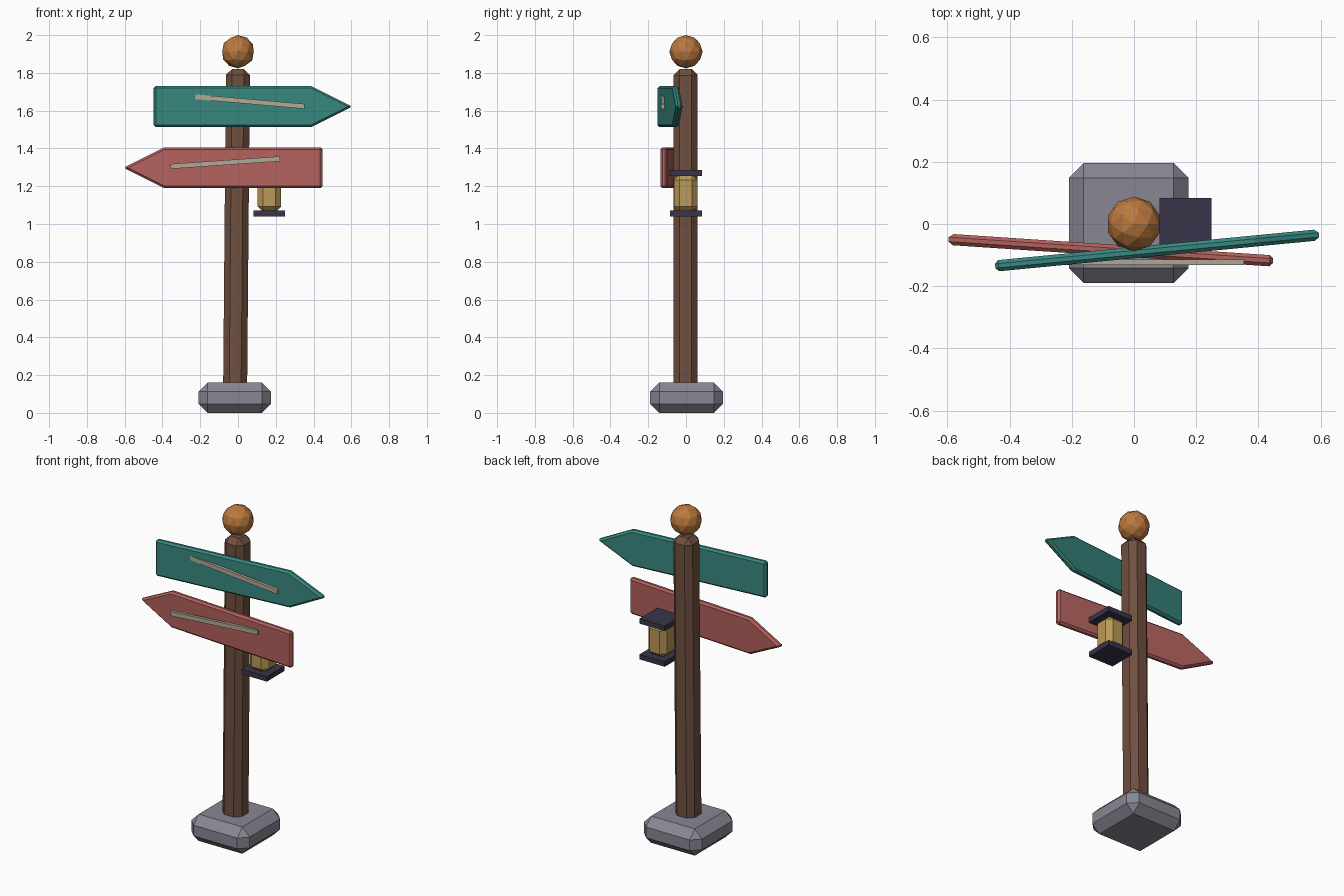
import bpy, bmesh
from math import radians

if "Cube" in bpy.data.objects:
    bpy.data.objects.remove(bpy.data.objects["Cube"])


def material(name, rgb):
    m = bpy.data.materials.new(name)
    m.diffuse_color = (*rgb, 1)
    m.use_nodes = True
    m.node_tree.nodes["Principled BSDF"].inputs["Base Color"].default_value = m.diffuse_color
    return m


WOOD = material("wood", (0.16, 0.08, 0.05))
STONE = material("stone", (0.25, 0.24, 0.29))
TEAL = material("teal_paint", (0.04, 0.25, 0.22))
RED = material("red_paint", (0.45, 0.12, 0.11))
TAN = material("tan_paint", (0.45, 0.40, 0.31))
ORANGE = material("orange_paint", (0.50, 0.19, 0.05))
GLASS = material("amber_glass", (0.50, 0.32, 0.10))
METAL = material("dark_metal", (0.04, 0.035, 0.07))


def finish(name, bm, mat, loc, rot=(0, 0, 0), bevel=0):
    bmesh.ops.recalc_face_normals(bm, faces=bm.faces)
    me = bpy.data.meshes.new(name)
    bm.to_mesh(me)
    bm.free()
    ob = bpy.data.objects.new(name, me)
    bpy.context.collection.objects.link(ob)
    ob.location = loc
    ob.rotation_euler = [radians(a) for a in rot]
    me.materials.append(mat)
    if bevel:
        mod = ob.modifiers.new("chamfer", 'BEVEL')
        mod.width = bevel
        mod.segments = 1
        mod.limit_method = 'ANGLE'
    return ob


def box(name, size, loc, mat, rot=(0, 0, 0), bevel=0):
    bm = bmesh.new()
    bmesh.ops.create_cube(bm, size=1)
    bmesh.ops.scale(bm, vec=size, verts=bm.verts)
    return finish(name, bm, mat, loc, rot, bevel)


def arrow_board(name, side, y, z, yaw, mat):
    # Pointed outline extruded through its thickness; side flips the direction
    outline = [(-0.448, -0.108), (0.39, -0.108), (0.607, 0), (0.39, 0.108), (-0.448, 0.108)]
    bm = bmesh.new()
    face = bm.faces.new([bm.verts.new((side * px, -0.018, pz)) for px, pz in outline])
    new = bmesh.ops.extrude_face_region(bm, geom=[face])["geom"]
    bmesh.ops.translate(bm, vec=(0, 0.036, 0),
                        verts=[v for v in new if isinstance(v, bmesh.types.BMVert)])
    return finish(name, bm, mat, (0, y, z), (0, 0, yaw), 0.011)


# Stone foot and slightly leaning chamfered post
box("stone_base", (0.385, 0.385, 0.16), (-0.017, 0.003, 0.08), STONE, bevel=0.048)
box("post", (0.127, 0.127, 1.74), (-0.008, -0.002, 0.95), WOOD, (0, 0.5, 0), 0.032)

# Ball on top
ball = bmesh.new()
bmesh.ops.create_icosphere(ball, subdivisions=2, radius=0.088)
finish("finial_ball", ball, ORANGE, (0, 0, 1.912))

# Arrow boards with painted strips
arrow_board("upper_board", 1, -0.092, 1.622, 5.5, TEAL)
arrow_board("lower_board", -1, -0.089, 1.298, -3.8, RED)
box("upper_strip", (0.58, 0.018, 0.026), (0.063, -0.123, 1.648), TAN, (0, 5, 0))
box("lower_strip", (0.58, 0.018, 0.026), (-0.067, -0.123, 1.325), TAN, (0, -4, 0))

# Lantern beside the post
box("lantern_glass", (0.125, 0.125, 0.20), (0.166, -0.002, 1.163), GLASS, bevel=0.03)
for name, z in (("lantern_bottom", 1.056), ("lantern_top", 1.27)):
    box(name, (0.167, 0.167, 0.03), (0.166, 0, z), METAL)
